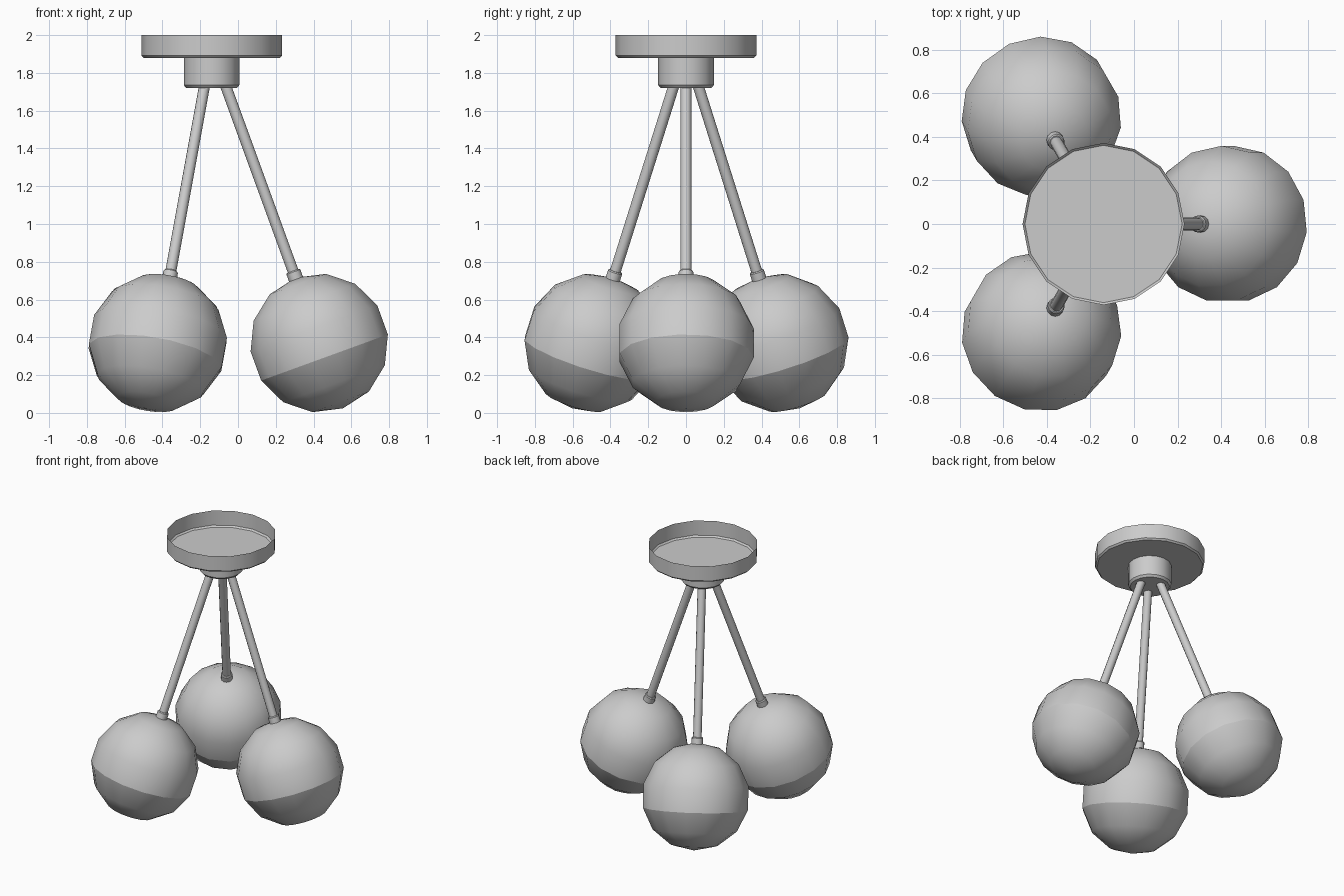
import bpy, bmesh
from math import sin, cos, pi, radians
from mathutils import Matrix

if "Cube" in bpy.data.objects:
    bpy.data.objects.remove(bpy.data.objects["Cube"])

CX = -0.14            # x position of the ceiling mount axis
R = 0.368             # globe radius


def lathe(name, profile, sides, matrix, phase=0.0, angle=35):
    """Spin (radius, height) points around local z; radius 0 makes a pole."""
    bm = bmesh.new()
    rings = []
    for r, z in profile:
        if r < 1e-6:
            rings.append([bm.verts.new((0, 0, z))])
        else:
            rings.append([bm.verts.new((r * cos(phase + 2 * pi * i / sides),
                                        r * sin(phase + 2 * pi * i / sides), z))
                          for i in range(sides)])
    for a, b in zip(rings, rings[1:]):
        for i in range(sides):
            j = (i + 1) % sides
            if len(a) == 1:
                bm.faces.new((a[0], b[j], b[i]))
            elif len(b) == 1:
                bm.faces.new((a[i], a[j], b[0]))
            else:
                bm.faces.new((a[i], a[j], b[j], b[i]))
    mesh = bpy.data.meshes.new(name)
    bm.to_mesh(mesh)
    bm.free()
    obj = bpy.data.objects.new(name, mesh)
    bpy.context.collection.objects.link(obj)
    obj.matrix_world = matrix
    bpy.ops.object.select_all(action='DESELECT')
    obj.select_set(True)
    bpy.context.view_layer.objects.active = obj
    bpy.ops.object.shade_smooth_by_angle(angle=radians(angle))
    return obj


mount = Matrix.Translation((CX, 0, 0))

# Open-topped ceiling pan and the hub below it
lathe("ceiling_pan", [(0, 1.88), (0.361, 1.88), (0.372, 1.891), (0.372, 2.0)], 16, mount)
lathe("hub", [(0, 1.72), (0.134, 1.72), (0.147, 1.735), (0.147, 1.88)], 16, mount)


def arc(first, last):
    """Globe profile points, in steps of 1/7 of a half turn from the top pole."""
    return [(R * sin(pi * k / 7), R * cos(pi * k / 7)) for k in range(last, first - 1, -1)]


# Three arms, each tilted 20 degrees, local z running up the rod from the globe centre
for n in range(3):
    m = (mount @ Matrix.Rotation(n * 2 * pi / 3, 4, 'Z')
         @ Matrix.Translation((0.57, 0, 0.37)) @ Matrix.Rotation(radians(-20), 4, 'Y'))
    lathe(f"globe_upper_{n}", arc(0, 4), 15, m, pi / 2)
    lathe(f"globe_lower_{n}", arc(4, 7), 15, m, pi / 2)
    lathe(f"socket_{n}", [(0.039, 0.34), (0.039, 0.4), (0.034, 0.406), (0, 0.406)], 12, m)
    lathe(f"rod_{n}", [(0, 0.38), (0.029, 0.38), (0.029, 1.46), (0, 1.46)], 12, m)
